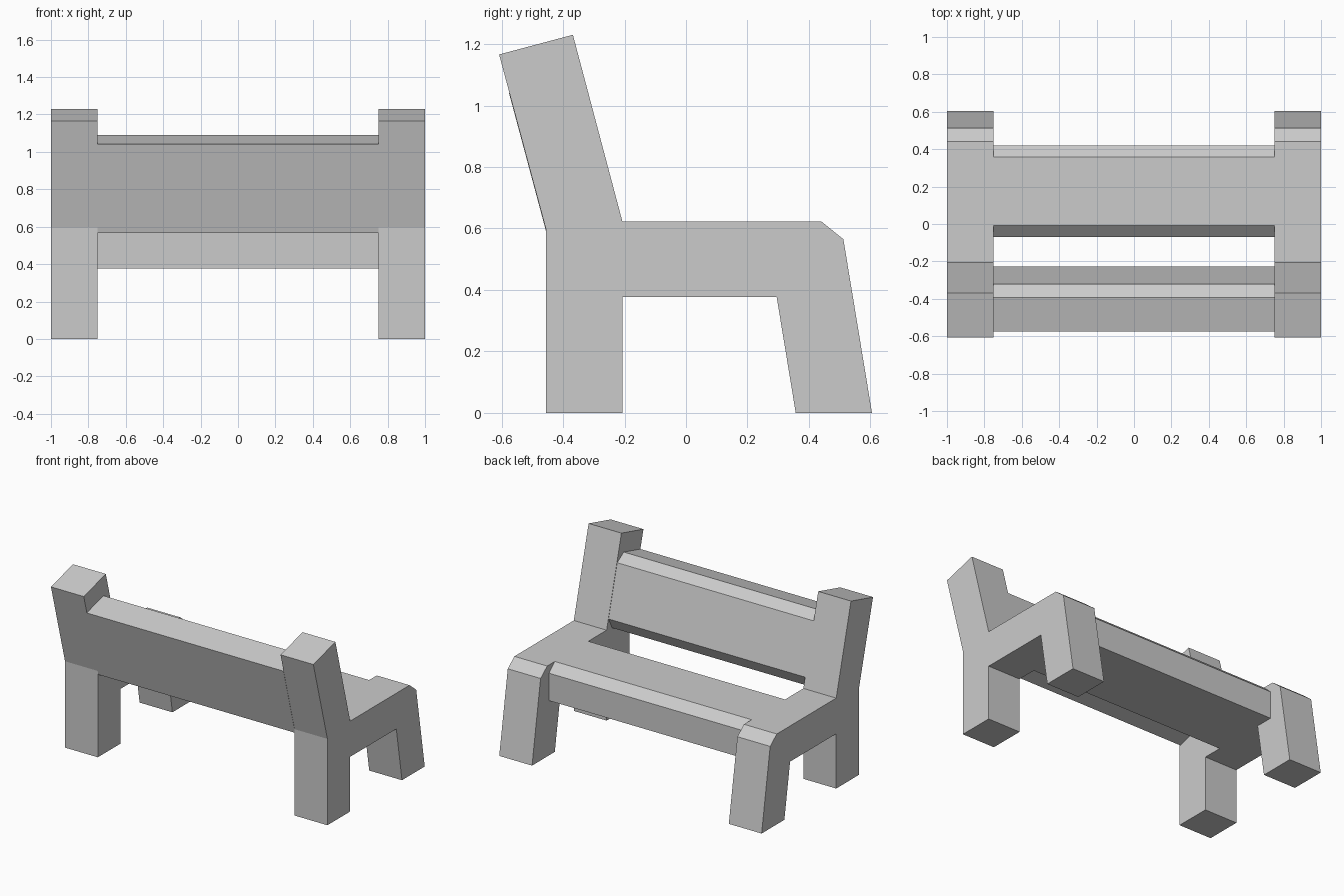
import bpy, bmesh
from math import radians, cos, sin

if "Cube" in bpy.data.objects:
    bpy.data.objects.remove(bpy.data.objects["Cube"])


def extrude_profile(name, profile, x0, x1):
    """Extrude a (y, z) outline along x between x0 and x1."""
    bm = bmesh.new()
    face = bm.faces.new([bm.verts.new((x0, y, z)) for y, z in profile])
    geom = bmesh.ops.extrude_face_region(bm, geom=[face])["geom"]
    verts = [g for g in geom if isinstance(g, bmesh.types.BMVert)]
    bmesh.ops.translate(bm, verts=verts, vec=(x1 - x0, 0, 0))
    bmesh.ops.recalc_face_normals(bm, faces=bm.faces)
    mesh = bpy.data.meshes.new(name)
    bm.to_mesh(mesh)
    bm.free()
    obj = bpy.data.objects.new(name, mesh)
    bpy.context.collection.objects.link(obj)
    return obj


def place(profile, origin, angle):
    """Rotate a flat outline by angle and move it to origin."""
    c, s = cos(angle), sin(angle)
    return [(origin[0] + a * c - b * s, origin[1] + a * s + b * c) for a, b in profile]


# Side frames: rear leg, leaning back post, arm and splayed leg in one outline
frame = [(-0.455, 0), (-0.207, 0), (-0.207, 0.377), (0.295, 0.377),
         (0.357, 0), (0.605, 0), (0.512, 0.565), (0.44, 0.623),
         (-0.207, 0.623), (-0.368, 1.23), (-0.608, 1.166), (-0.455, 0.595)]
for name, x0, x1 in (("left_frame", -1, -0.75), ("right_frame", 0.75, 1)):
    extrude_profile(name, frame, x0, x1)

# Plank section with two chamfered edges, shared by seat and backrest
L, T, CL, CT = 0.49, 0.246, 0.063, 0.057
plank = [(0, 0), (L, 0), (L, T - CT), (L - CL, T), (CL, T), (0, T - CT)]

# Seat lies flat, chamfers up
extrude_profile("seat", place(plank, (-0.07, 0.377), 0), -0.75, 0.75)

# Backrest leans 15 degrees, chamfers towards the sitter
back = place(plank, (-0.576, 1.041), radians(-75))
extrude_profile("backrest", back, -0.75, 0.75)
